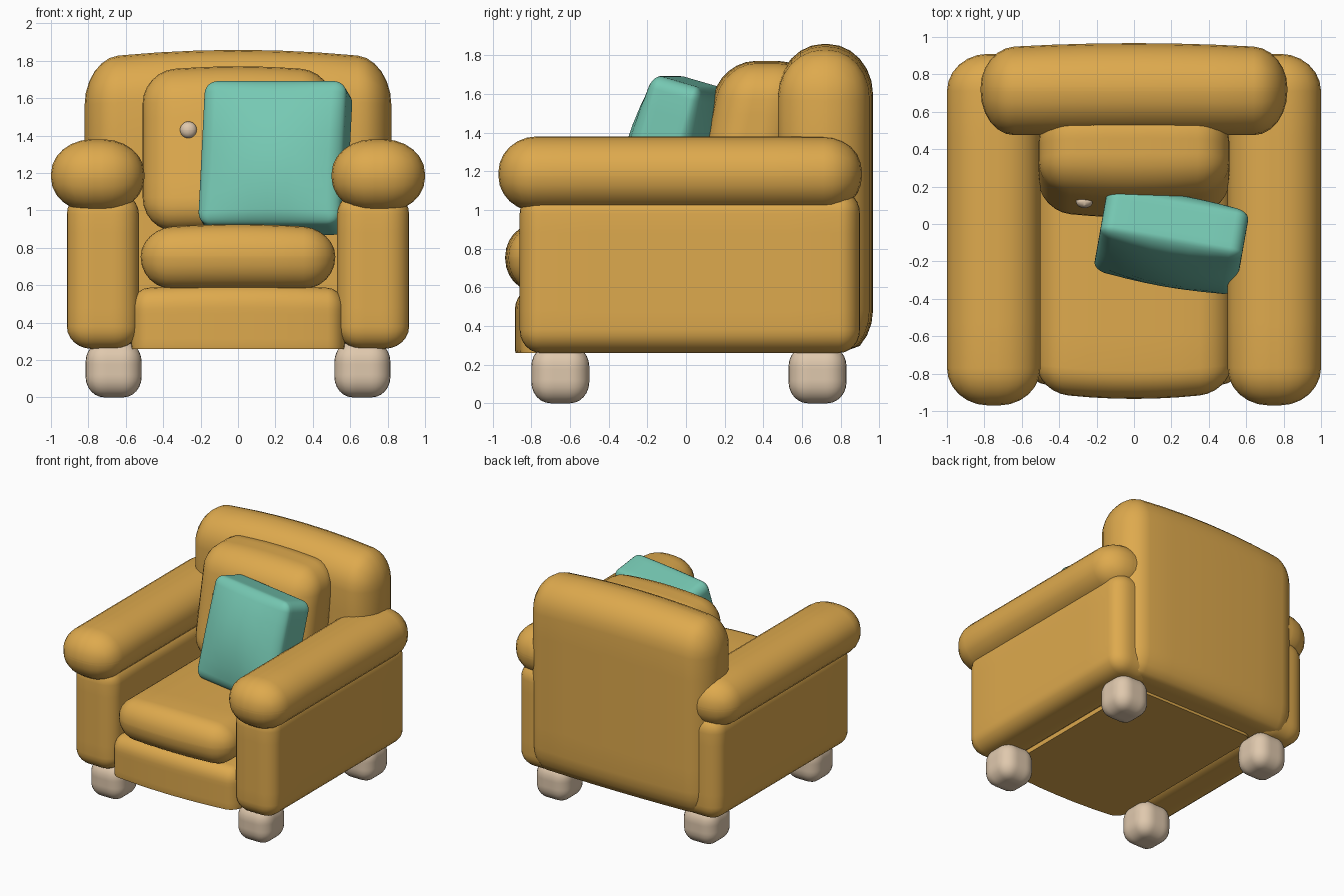
import bpy, bmesh, math
from mathutils import Vector, Matrix

cube = bpy.data.objects.get("Cube")
if cube:
    bpy.data.objects.remove(cube, do_unlink=True)


def material(name, rgb):
    m = bpy.data.materials.new(name)
    m.use_nodes = True
    m.diffuse_color = (*rgb, 1)
    m.node_tree.nodes["Principled BSDF"].inputs["Base Color"].default_value = (*rgb, 1)
    return m


MUSTARD = material("mustard_fabric", (0.73, 0.40, 0.075))
TEAL = material("teal_fabric", (0.18, 0.58, 0.45))
BEIGE = material("beige_wood", (0.74, 0.58, 0.42))


def soft_box(name, low, high, radii, mat, shape=None, turn=None, cuts=11):
    """Box between two corners with elliptical rounding.
    shape(p, u) may move a point p, where u is p relative to the half size."""
    low, high, radii = Vector(low), Vector(high), Vector(radii)
    half, centre = (high - low) / 2, (high + low) / 2
    bm = bmesh.new()
    bmesh.ops.create_cube(bm, size=2)
    bmesh.ops.subdivide_edges(bm, edges=bm.edges[:], cuts=cuts, use_grid_fill=True)
    for v in bm.verts:
        inner, corner = Vector(), Vector()
        for i, t in enumerate(v.co):
            inner[i] = max(-1, min(1, t * 2)) * (half[i] - radii[i])
            corner[i] = math.copysign(math.tan(max(0, abs(t) * 2 - 1) * math.pi / 4), t)
        corner.normalize()
        p = inner + corner * radii
        if shape:
            shape(p, Vector([p[i] / half[i] for i in range(3)]))
        v.co = p
    bmesh.ops.recalc_face_normals(bm, faces=bm.faces[:])
    mesh = bpy.data.meshes.new(name)
    bm.to_mesh(mesh)
    bm.free()
    mesh.materials.append(mat)
    ob = bpy.data.objects.new(name, mesh)
    bpy.context.collection.objects.link(ob)
    ob.matrix_world = Matrix.Translation(centre) @ (turn or Matrix())
    bpy.ops.object.select_all(action="DESELECT")
    ob.select_set(True)
    bpy.context.view_layer.objects.active = ob
    bpy.ops.object.shade_smooth_by_angle(angle=math.radians(40))
    return ob


# Arms: side panel with a fat roll on top
for side, s in (("left", 1), ("right", -1)):
    def span(a, b):
        return sorted((s * a, s * b))
    a, b = span(0.53, 0.915)
    soft_box(side + "_arm_panel", (a, -0.86, 0.26), (b, 0.90, 1.10),
             (0.13, 0.11, 0.12), MUSTARD)
    a, b = span(0.5, 1.0)
    soft_box(side + "_arm_roll", (a, -0.97, 0.99), (b, 0.91, 1.38),
             (0.22, 0.20, 0.185), MUSTARD)

    # Feet
    for end, y in (("front", -0.65), ("back", 0.68)):
        a, b = span(0.515, 0.815)
        soft_box(f"{side}_{end}_foot", (a, y - 0.15, 0), (b, y + 0.15, 0.30),
                 (0.10, 0.10, 0.11), BEIGE)


# Backrest: arched top, slightly bowed rear, flat underside
def back_shape(p, u):
    if u.z > 0:
        p.z -= 0.05 * u.x ** 2 * u.z
    p.y -= 0.03 * u.x ** 2 * max(0, u.y)
    p.z = max(p.z, -0.80 + 0.04)


soft_box("backrest", (-0.82, 0.475, 0.22), (0.82, 0.967, 1.858),
         (0.18, 0.235, 0.26), MUSTARD, back_shape)


# Seat base with a flat underside
def base_shape(p, u):
    p.z = max(p.z, -0.12)
    p.z -= 0.02 * u.x ** 2 * max(0, u.z)
    p.y += 0.04 * u.x ** 2 * max(0, -u.y)


soft_box("seat_base", (-0.57, -0.885, 0.16), (0.57, 0.70, 0.60),
         (0.09, 0.10, 0.12), MUSTARD, base_shape)


# Seat cushion
def seat_shape(p, u):
    p.z -= 0.025 * u.x ** 2 * max(0, u.z)
    p.y += 0.04 * u.x ** 2 * max(0, -u.y)


soft_box("seat_cushion", (-0.52, -0.935, 0.58), (0.52, 0.55, 0.925),
         (0.17, 0.15, 0.168), MUSTARD, seat_shape)


# Back cushion leaning rearwards
def lean(p, u):
    p.z -= 0.03 * u.x ** 2 * max(0, u.z)
    p.y += 0.04 * u.x ** 2 * max(0, -u.y)
    p.y += 0.2 * p.z


soft_box("back_cushion", (-0.51, 0.09, 0.89), (0.51, 0.57, 1.77),
         (0.17, 0.18, 0.18), MUSTARD, lean)

# Buttons on the back cushion
for side, x in (("left", 0.265), ("right", -0.265)):
    soft_box(side + "_button", (x - 0.045, 0.085, 1.385), (x + 0.045, 0.155, 1.475),
             (0.045, 0.035, 0.045), BEIGE)


# Throw pillow: thick in the middle, thinner at the rim
def puff(p, u):
    p.y *= 0.62 + 0.38 * (1 - u.x ** 2) * (1 - u.z ** 2)


turn = Matrix.Rotation(math.radians(-10), 4, "Z") @ Matrix.Rotation(math.radians(-16), 4, "X")
soft_box("throw_pillow", (-0.185, -0.31, 0.88), (0.585, 0.13, 1.68),
         (0.07, 0.07, 0.07), TEAL, puff, turn)
